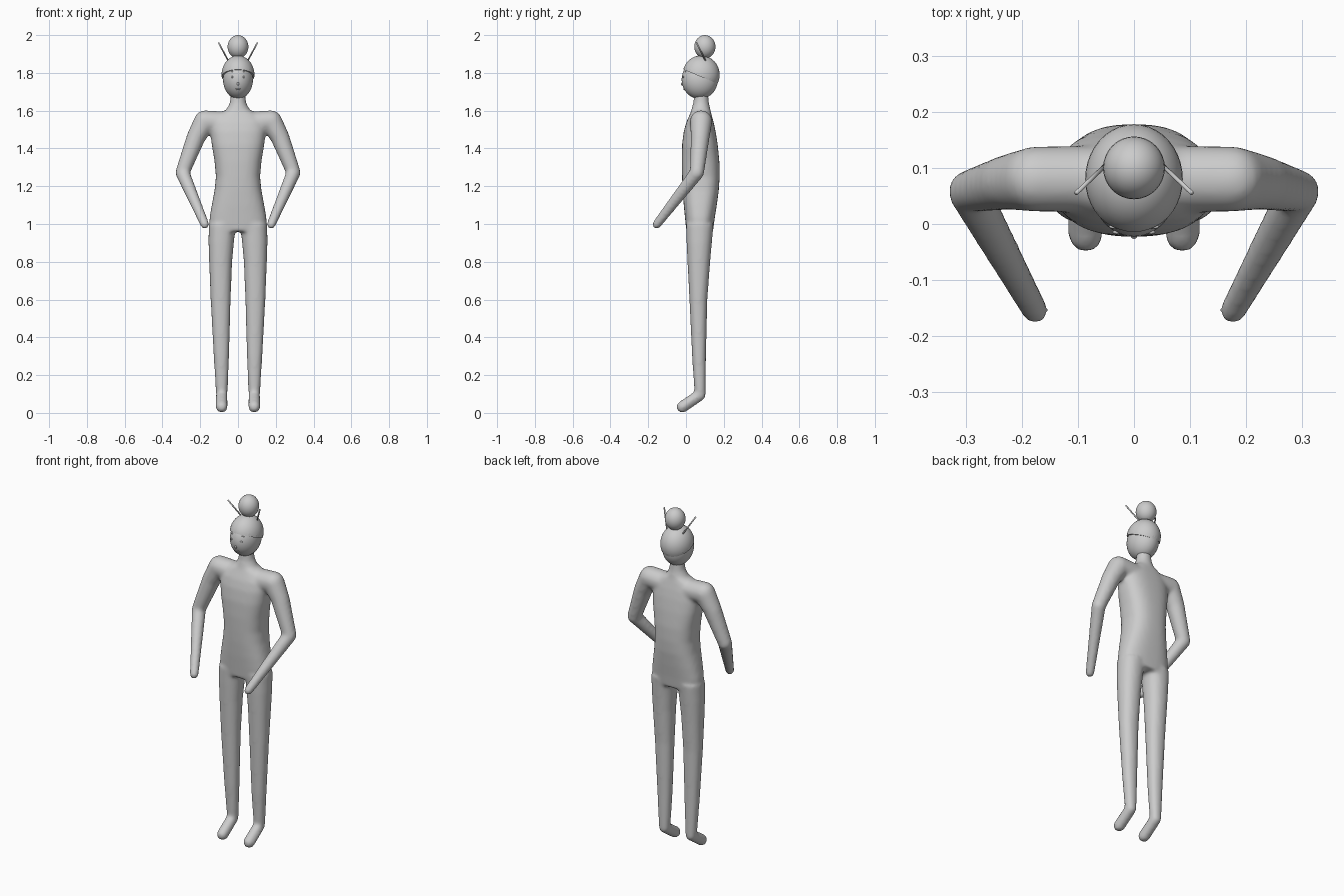
import bpy, bmesh, math
from mathutils import Vector, Matrix

if "Cube" in bpy.data.objects:
    bpy.data.objects.remove(bpy.data.objects["Cube"])


def finish(bm, name):
    bmesh.ops.recalc_face_normals(bm, faces=bm.faces)
    for f in bm.faces:
        f.smooth = True
    me = bpy.data.meshes.new(name)
    bm.to_mesh(me)
    bm.free()
    ob = bpy.data.objects.new(name, me)
    bpy.context.collection.objects.link(ob)
    return ob


def loft(bm, rings, power=2.0, n=40):
    """Stack of horizontal superellipses: (z, centre x, half width, front y, back y)."""
    prev = None
    for i, (z, cx, rx, y0, y1) in enumerate(rings):
        ring = []
        for k in range(n):
            a = 2 * math.pi * k / n
            c, s = math.cos(a), math.sin(a)
            x = math.copysign(abs(c) ** (2 / power), c) * rx
            y = math.copysign(abs(s) ** (2 / power), s) * (y1 - y0) / 2
            ring.append(bm.verts.new((cx + x, (y0 + y1) / 2 + y, z)))
        if prev:
            for k in range(n):
                bm.faces.new((prev[k], prev[(k + 1) % n], ring[(k + 1) % n], ring[k]))
        if i in (0, len(rings) - 1):
            bm.faces.new(ring)
        prev = ring


def ball(bm, centre, radii, seg=32):
    m = Matrix.Translation(centre) @ Matrix.Diagonal((*radii, 1))
    bmesh.ops.create_uvsphere(bm, u_segments=seg, v_segments=seg // 2, radius=1, matrix=m)


def rod(bm, a, b, ra, rb, seg=24):
    a, b = Vector(a), Vector(b)
    d = b - a
    m = Matrix.Translation((a + b) / 2) @ d.to_track_quat('Z', 'Y').to_matrix().to_4x4()
    bmesh.ops.create_cone(bm, cap_ends=True, segments=seg, radius1=ra, radius2=rb,
                          depth=d.length, matrix=m)


def limb(bm, pts):
    """Chain of rounded tapered tubes through (x, y, z, radius)."""
    for x, y, z, r in pts:
        ball(bm, (x, y, z), (r, r, r), 24)
    for p, q in zip(pts, pts[1:]):
        rod(bm, p[:3], q[:3], p[3], q[3])


# body: torso, neck, legs and arms fused into one smooth skin
bm = bmesh.new()
loft(bm, [(0.96, 0, 0.150, 0.002, 0.143), (1.03, 0, 0.151, -0.005, 0.152),
          (1.10, 0, 0.139, -0.012, 0.163), (1.18, 0, 0.124, -0.018, 0.174),
          (1.25, 0, 0.117, -0.021, 0.178), (1.33, 0, 0.124, -0.023, 0.177),
          (1.42, 0, 0.139, -0.021, 0.168), (1.49, 0, 0.146, -0.012, 0.157),
          (1.54, 0, 0.142, 0.002, 0.146), (1.58, 0, 0.105, 0.020, 0.135),
          (1.60, 0, 0.070, 0.028, 0.130)], 2.6)
loft(bm, [(1.56, 0, 0.085, 0.02, 0.135), (1.605, 0, 0.062, 0.028, 0.13),
          (1.64, 0, 0.044, 0.038, 0.122), (1.68, 0, 0.039, 0.042, 0.118),
          (1.73, 0, 0.039, 0.042, 0.118)])
for s in (-1, 1):
    loft(bm, [(0.09, s * 0.086, 0.030, 0.046, 0.104), (0.30, s * 0.088, 0.041, 0.032, 0.106),
              (0.60, s * 0.092, 0.053, 0.018, 0.113), (0.80, s * 0.092, 0.061, 0.008, 0.128),
              (0.90, s * 0.089, 0.067, 0.003, 0.137), (1.00, s * 0.083, 0.072, 0.0, 0.146)], 2.2)
    limb(bm, [(s * 0.086, 0.074, 0.095, 0.031), (s * 0.086, -0.019, 0.032, 0.032)])
    limb(bm, [(s * 0.06, 0.08, 1.535, 0.060), (s * 0.175, 0.08, 1.543, 0.059),
              (s * 0.222, 0.075, 1.46, 0.050), (s * 0.294, 0.058, 1.272, 0.038),
              (s * 0.176, -0.155, 0.998, 0.024)])
body = finish(bm, "body")
mod = body.modifiers.new("fuse", 'REMESH')
mod.mode = 'VOXEL'
mod.voxel_size = 0.009
mod.use_smooth_shade = True
mod = body.modifiers.new("soften", 'SMOOTH')
mod.factor = 0.5
mod.iterations = 10

# head
HC, HR = (0, 0.073, 1.765), (0.079, 0.096, 0.103)
bm = bmesh.new()
ball(bm, HC, HR, 40)
finish(bm, "head")

# hair cap cut along a tilted hairline
bm = bmesh.new()
ball(bm, (0, 0.08, 1.79), (0.087, 0.098, 0.102), 40)
cut = bmesh.ops.bisect_plane(bm, geom=bm.verts[:] + bm.edges[:] + bm.faces[:],
                             plane_co=(0, -0.02, 1.82), plane_no=(0, 0.38, 0.93),
                             clear_inner=True)
bmesh.ops.holes_fill(bm, edges=[e for e in bm.edges if e.is_boundary])
hair = finish(bm, "hair_cap")
for p in hair.data.polygons:
    p.use_smooth = len(p.vertices) < 5

# hair bun
bm = bmesh.new()
ball(bm, (0, 0.1, 1.938), (0.055, 0.056, 0.062))
finish(bm, "hair_bun")

# hair sticks
bm = bmesh.new()
for s in (-1, 1):
    rod(bm, (s * 0.045, 0.11, 1.852), (s * 0.103, 0.055, 1.96), 0.004, 0.004, 10)
finish(bm, "hair_sticks")


# face details sitting on the head surface
def face_y(x, z):
    t = 1 - (x / HR[0]) ** 2 - ((z - HC[2]) / HR[2]) ** 2
    return HC[1] - HR[1] * math.sqrt(t)


def details(name, spots, radii):
    b = bmesh.new()
    for x, z in spots:
        ball(b, (x, face_y(x, z), z), radii, 12)
    finish(b, name)


details("eyes", [(-0.031, 1.778), (0.031, 1.778)], (0.007, 0.004, 0.005))
details("eyebrows", [(-0.034, 1.806), (0.034, 1.806)], (0.011, 0.004, 0.002))
details("nose", [(0, 1.742)], (0.006, 0.006, 0.009))
details("mouth", [(0, 1.714)], (0.014, 0.004, 0.004))
